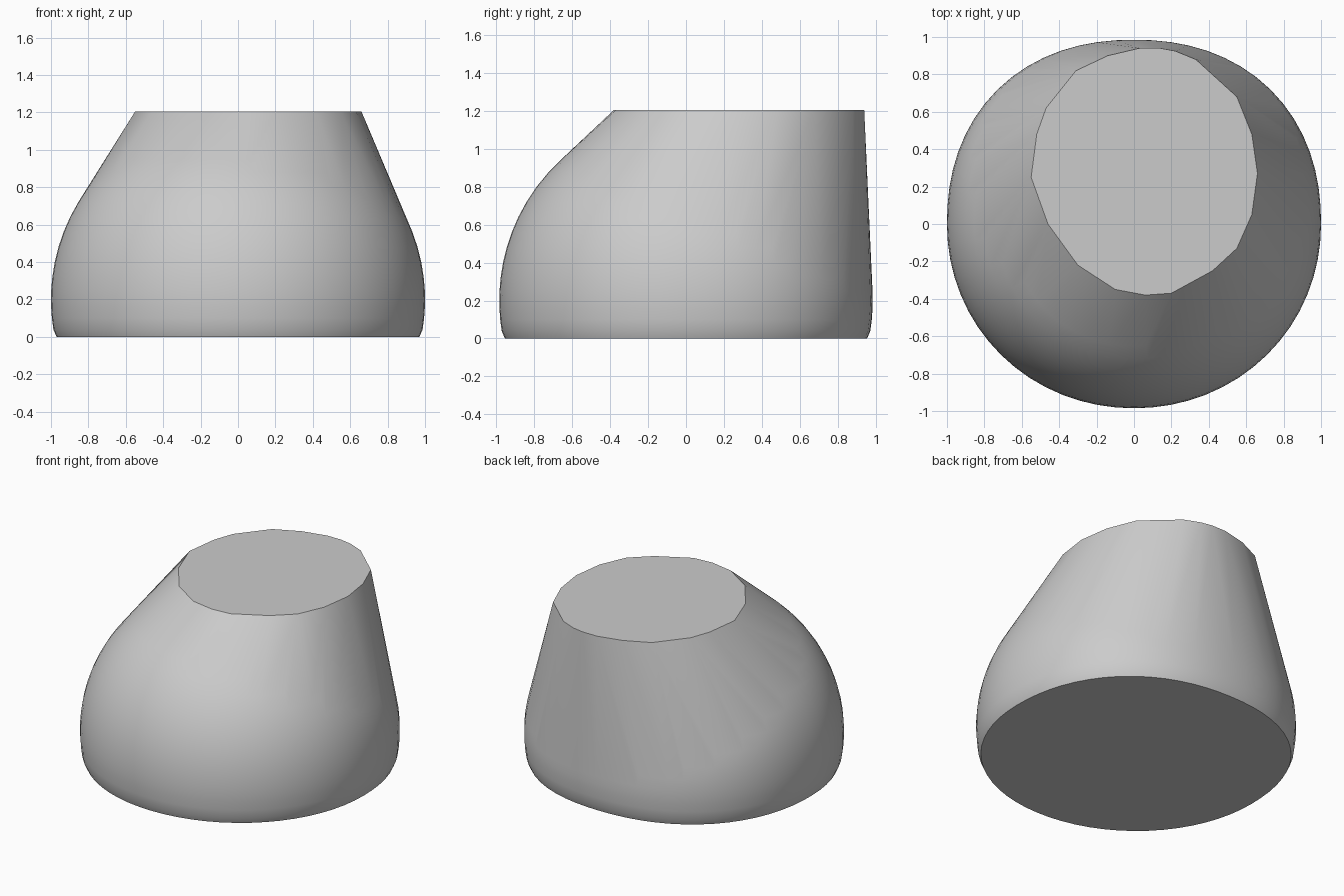
import bpy, bmesh, math

if "Cube" in bpy.data.objects:
    bpy.data.objects.remove(bpy.data.objects["Cube"])

# Outline of the off-centre flat top, x and y pairs
TOP = [(-.55, .25), (-.52, .48), (-.47, .62), (-.31, .82), (-.14, .90), (.03, .94), (.14, .94),
       (.22, .925), (.33, .88), (.55, .68), (.63, .48), (.66, .27), (.63, .05), (.55, -.13),
       (.42, -.25), (.20, -.37), (.06, -.38), (-.10, -.35), (-.30, -.22), (-.46, 0)]
TOP_Z, CENTRE_Z, SIDES = 1.205, 0.2, 64

bm = bmesh.new()

# Flat top
for x, y in TOP:
    bm.verts.new((x, y, TOP_Z))

# Round belly, cut flat at the base and slightly squarer towards the back
for z in [0, .04, .1, .16, .2, .25, .32, .4, .48, .56, .64, .72, .8, .88, .95, 1.02]:
    r = math.sqrt(1 - (z - CENTRE_Z) ** 2)
    if z == 0:
        r = 0.97
    for i in range(SIDES):
        a = 2 * math.pi * i / SIDES
        c, s = math.cos(a), math.sin(a)
        n = 2.2 if s > 0 else 2.03
        k = r / (abs(c) ** n + abs(s) ** n) ** (1 / n)
        bm.verts.new((k * c, 0.985 * k * s, z))

# The body is the tight skin around belly and top
res = bmesh.ops.convex_hull(bm, input=bm.verts)
inner = {v for v in res["geom_interior"] + res["geom_unused"] if isinstance(v, bmesh.types.BMVert)}
bmesh.ops.delete(bm, geom=[v for v in inner if v.is_valid], context='VERTS')
bmesh.ops.delete(bm, geom=[v for v in bm.verts if not v.link_faces], context='VERTS')
bmesh.ops.dissolve_limit(bm, angle_limit=math.radians(0.5), verts=bm.verts, edges=bm.edges)
bmesh.ops.recalc_face_normals(bm, faces=bm.faces)

mesh = bpy.data.meshes.new("rounded_body")
bm.to_mesh(mesh)
bm.free()
body = bpy.data.objects.new("rounded_body", mesh)
bpy.context.collection.objects.link(body)

grey = bpy.data.materials.new("light grey")
grey.diffuse_color = (0.6, 0.6, 0.6, 1)
grey.use_nodes = True
grey.node_tree.nodes["Principled BSDF"].inputs["Base Color"].default_value = grey.diffuse_color
mesh.materials.append(grey)

bpy.context.view_layer.objects.active = body
body.select_set(True)
bpy.ops.object.shade_smooth_by_angle(angle=math.radians(25))
